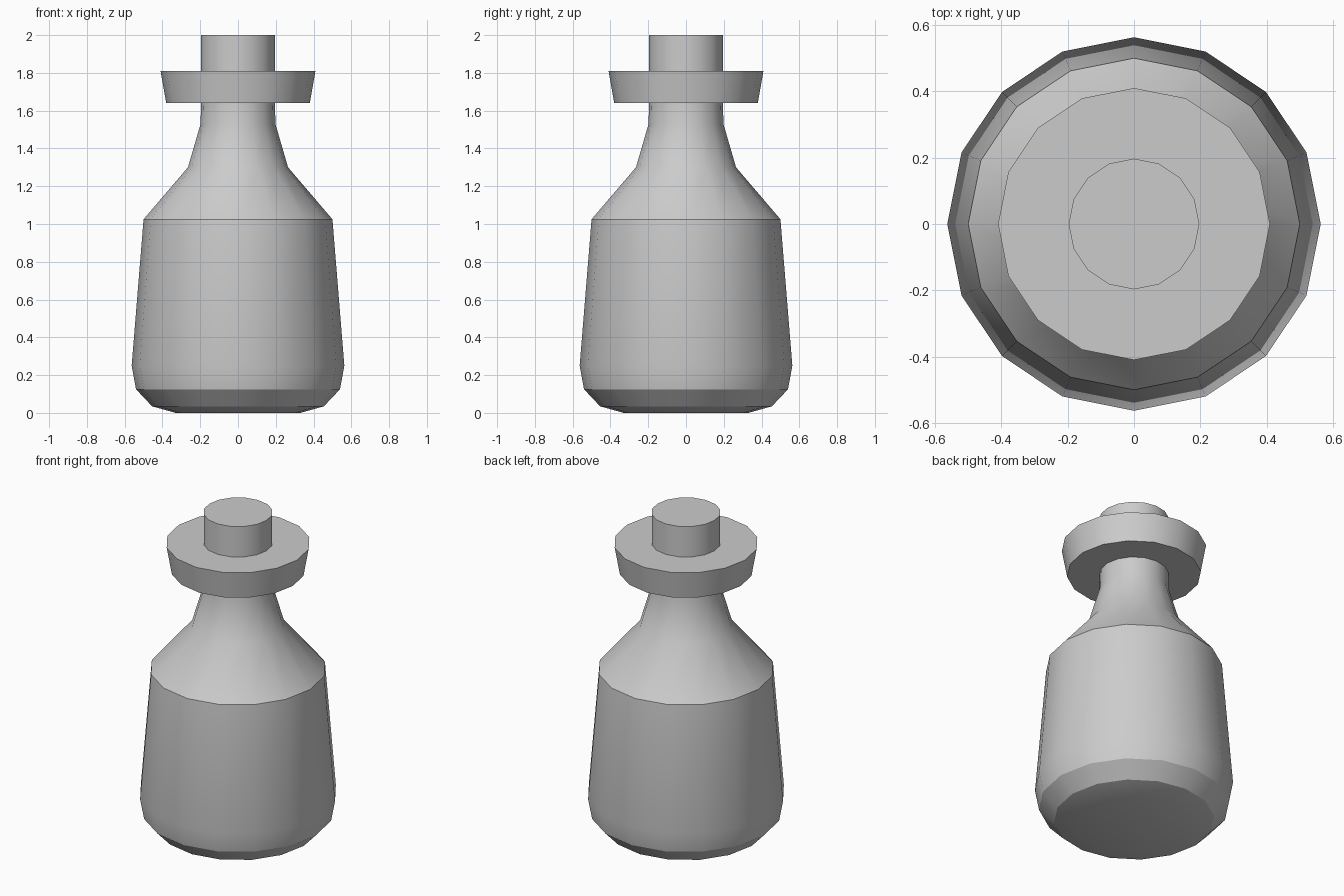
import bpy, bmesh, math

cube = bpy.data.objects.get("Cube")
if cube:
    bpy.data.objects.remove(cube, do_unlink=True)

SIDES = 16

grey = bpy.data.materials.new("light_grey")
grey.use_nodes = True
colour = (0.6, 0.6, 0.6, 1)
grey.diffuse_color = colour
grey.node_tree.nodes["Principled BSDF"].inputs["Base Color"].default_value = colour


def lathe(name, profile):
    """Turn a (radius, height) profile into a closed solid."""
    bm = bmesh.new()
    rings = []
    for r, z in profile:
        rings.append([bm.verts.new((r * math.cos(math.tau * i / SIDES),
                                    r * math.sin(math.tau * i / SIDES), z))
                      for i in range(SIDES)])
    for low, high in zip(rings, rings[1:]):
        for i in range(SIDES):
            j = (i + 1) % SIDES
            bm.faces.new((low[i], low[j], high[j], high[i]))
    bm.faces.new(rings[0][::-1])
    bm.faces.new(rings[-1])
    mesh = bpy.data.meshes.new(name)
    bm.to_mesh(mesh)
    bm.free()
    mesh.materials.append(grey)
    obj = bpy.data.objects.new(name, mesh)
    bpy.context.collection.objects.link(obj)
    bpy.ops.object.select_all(action="DESELECT")
    obj.select_set(True)
    bpy.context.view_layer.objects.active = obj
    bpy.ops.object.shade_smooth_by_angle(angle=math.radians(25))
    return obj


# Bottle: rounded base, tapered body, sloping shoulder and neck
lathe("bottle_body", [(0.33, 0), (0.455, 0.035), (0.54, 0.125), (0.563, 0.25),
                      (0.5, 1.025), (0.265, 1.3), (0.198, 1.53), (0.195, 1.7)])
# Flared lip around the neck
lathe("bottle_lip", [(0.38, 1.64), (0.41, 1.81)])
# Plug standing out of the lip
lathe("stopper", [(0.197, 1.75), (0.197, 2.0)])
